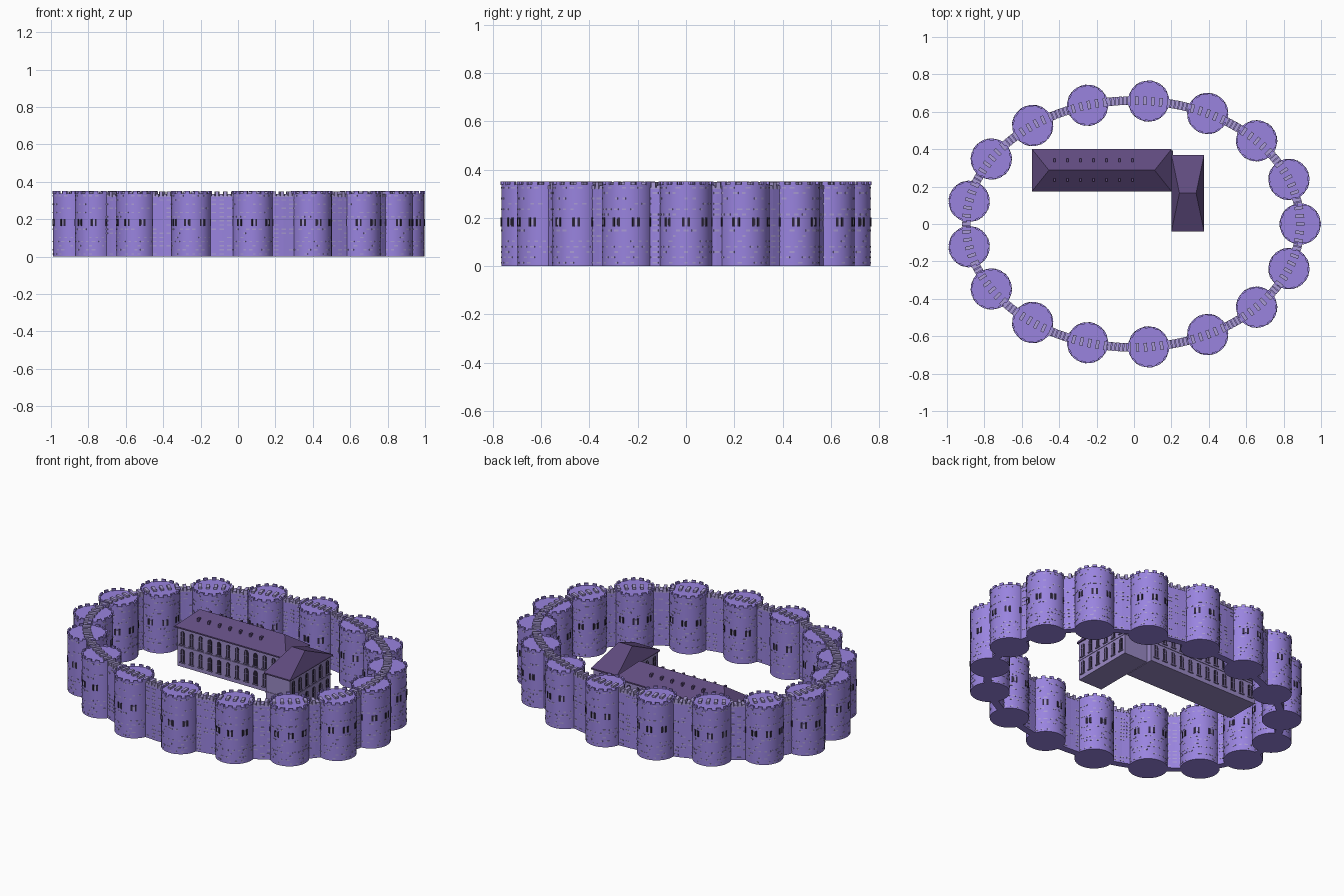
import bpy, bmesh, math, random
from mathutils import Matrix, Vector

if "Cube" in bpy.data.objects:
    bpy.data.objects.remove(bpy.data.objects["Cube"])

random.seed(4)
TAU = 2 * math.pi


def material(name, rgb):
    m = bpy.data.materials.new(name)
    m.diffuse_color = (*rgb, 1)
    m.use_nodes = True
    m.node_tree.nodes["Principled BSDF"].inputs["Base Color"].default_value = m.diffuse_color
    return m


STONE = material("stone", (0.32, 0.23, 0.74))
BRICK = material("brick", (0.40, 0.33, 0.66))
DARK = material("dark_opening", (0.03, 0.022, 0.05))
PLASTER = material("plaster", (0.32, 0.25, 0.55))
ROOF = material("roof", (0.115, 0.07, 0.21))


def finish(bm, name, mats):
    bmesh.ops.recalc_face_normals(bm, faces=bm.faces)
    me = bpy.data.meshes.new(name)
    bm.to_mesh(me)
    bm.free()
    for m in mats:
        me.materials.append(m)
    ob = bpy.data.objects.new(name, me)
    bpy.context.collection.objects.link(ob)
    return ob


def box(bm, centre, size, rot=0.0, mat=0):
    m = Matrix.Translation(centre) @ Matrix.Rotation(rot, 4, 'Z') @ Matrix.Diagonal((*size, 1))
    r = bmesh.ops.create_cube(bm, size=1, matrix=m)
    for f in {f for v in r["verts"] for f in v.link_faces}:
        f.material_index = mat


def around(bm, radius, angle, z, size, mat):
    # size = radial, tangential, height
    box(bm, (radius * math.cos(angle), radius * math.sin(angle), z), size, angle, mat)


# --- tower: round body, rim merlons, arrow slits, raised bricks ---
R, H = 0.108, 0.338
bm = bmesh.new()
bmesh.ops.create_cone(bm, cap_ends=True, segments=32, radius1=R, radius2=R, depth=H,
                      matrix=Matrix.Translation((0, 0, H / 2)))
for f in bm.faces:
    f.smooth = len(f.verts) == 4
for f in bm.faces:
    if len(f.verts) > 4:
        for e in f.edges:
            e.smooth = False
for i in range(14):
    around(bm, R - 0.003, TAU * i / 14, H + 0.005, (0.010, 0.024, 0.014), 0)
for i in range(8):
    for d in (-0.11, 0.11):
        a = TAU * i / 8 + d
        around(bm, R, a, 0.183, (0.005, 0.010, 0.036), 2)
    around(bm, R, TAU * i / 8, 0.183, (0.004, 0.010, 0.024), 1)
for row in range(15):
    z = 0.014 + row * 0.0222
    for i in range(20):
        if random.random() < 0.5 and not 0.155 < z < 0.21:
            a = TAU * (i + 0.5 * (row % 2)) / 20
            around(bm, R - 0.0005, a, z, (0.003, random.uniform(0.012, 0.022), 0.007), 1)
tower = finish(bm, "tower_00", (STONE, BRICK, DARK))

# --- towers placed round an ellipse ---
CX, A, B, N = -0.004, 0.8925, 0.66, 17


def on_ellipse(t, off=0.0):
    n = Vector((math.cos(t) / A, math.sin(t) / B, 0)).normalized()
    return Vector((CX + A * math.cos(t), B * math.sin(t), 0)) + n * off, math.atan2(n.y, n.x)


for k in range(N):
    ob = tower if k == 0 else bpy.data.objects.new(f"tower_{k:02d}", tower.data)
    if k:
        bpy.context.collection.objects.link(ob)
    p, a = on_ellipse(TAU * k / N)
    ob.location = p
    ob.rotation_euler.z = a

# --- curtain wall ring ---
SEG, W, WH = 102, 0.021, 0.325
bm = bmesh.new()
rings = []
for i in range(SEG):
    t = TAU * i / SEG
    pi, po = on_ellipse(t, -W)[0], on_ellipse(t, W)[0]
    up = Vector((0, 0, WH))
    rings.append([bm.verts.new(v) for v in (pi, po, po + up, pi + up)])
for i in range(SEG):
    r, s = rings[i], rings[(i + 1) % SEG]
    for j in range(4):
        bm.faces.new((r[j], r[(j + 1) % 4], s[(j + 1) % 4], s[j]))
# brick courses on both wall faces
for i in range(N):
    for row in range(14):
        for d in (-0.25, 0.0, 0.25):
            p, a = on_ellipse(TAU * (i + 0.5 + d * 0.5) / N, random.choice((-W, W)))
            box(bm, p + Vector((0, 0, 0.014 + row * 0.0222)), (0.003, 0.024, 0.007), a, 1)
finish(bm, "curtain_wall", (STONE, BRICK))

# --- wall-top blocks, evenly spaced by arc length ---
bm = bmesh.new()
t, count = 0.0, 0
while t < TAU - 0.02:
    p, a = on_ellipse(t)
    high = count % 2 == 0
    top = 0.349 if high else 0.334
    box(bm, p + Vector((0, 0, (0.32 + top) / 2)), (0.046, 0.018, top - 0.32), a)
    t += 0.0215 / math.hypot(A * math.sin(t), B * math.cos(t))
    count += 1
finish(bm, "wall_battlements", (BRICK,))


# --- house parts ---
def hip_roof(name, x0, x1, y0, y1, z, top, inset):
    bm = bmesh.new()
    ym = (y0 + y1) / 2
    lo = [bm.verts.new((x, y, z - 0.008)) for x, y in ((x0, y0), (x1, y0), (x1, y1), (x0, y1))]
    hi = [bm.verts.new((v.co.x, v.co.y, z)) for v in lo]
    a, b = bm.verts.new((x0 + inset, ym, top)), bm.verts.new((x1 - inset, ym, top))
    bm.faces.new(lo)
    for i in range(4):
        j = (i + 1) % 4
        bm.faces.new((lo[i], lo[j], hi[j], hi[i]))
    for f in ((hi[0], hi[1], b, a), (hi[1], hi[2], b), (hi[2], hi[3], a, b), (hi[3], hi[0], a)):
        bm.faces.new(f)
    return finish(bm, name, (ROOF,))


def block(name, x0, x1, y0, y1, h):
    bm = bmesh.new()
    box(bm, ((x0 + x1) / 2, (y0 + y1) / 2, h / 2), (x1 - x0, y1 - y0, h))
    return finish(bm, name, (PLASTER,))


def arched_window(bm, centre, w, h, rot):
    # dark arched panel with a light cross bar and sill; rot 0 faces -y
    m = Matrix.Translation(centre) @ Matrix.Rotation(rot, 4, 'Z')
    pts = [(-w / 2, 0), (w / 2, 0)]
    pts += [(w / 2 * math.cos(math.pi * i / 6), h - w / 2 + w / 2 * math.sin(math.pi * i / 6)) for i in range(7)]
    f = bm.faces.new([bm.verts.new(m @ Vector((x, -0.003, z))) for x, z in pts])
    r = bmesh.ops.extrude_face_region(bm, geom=[f])
    d = m.to_3x3() @ Vector((0, 0.006, 0))
    for v in r["geom"]:
        if isinstance(v, bmesh.types.BMVert):
            v.co += d
    box(bm, m @ Vector((0, -0.003, h * 0.5)), (0.002, 0.003, h * 0.95), rot, 1)
    box(bm, m @ Vector((0, -0.003, h * 0.6)), (w, 0.003, 0.003), rot, 1)
    box(bm, m @ Vector((0, -0.003, -0.003)), (w * 1.3, 0.010, 0.005), rot, 1)


def window_rows(bm, start, end, n, rot):
    for i in range(n):
        p = Vector(start).lerp(Vector(end), (i + 0.5) / n)
        for z in (0.03, 0.138):
            arched_window(bm, (p.x, p.y, z), 0.026, 0.078, rot)


EAVE = 0.24
block("main_hall", -0.535, 0.205, 0.185, 0.39, EAVE - 0.004)
block("side_wing", 0.208, 0.367, -0.03, 0.36, EAVE - 0.004)
hip_roof("main_roof", -0.545, 0.20, 0.175, 0.40, EAVE, 0.322, 0.09)
hip_roof("wing_roof", 0.20, 0.375, -0.04, 0.37, EAVE, 0.33, 0.043)

bm = bmesh.new()
window_rows(bm, (-0.53, 0.185, 0), (0.20, 0.185, 0), 12, 0)
window_rows(bm, (-0.53, 0.39, 0), (0.20, 0.39, 0), 12, math.pi)
window_rows(bm, (-0.535, 0.19, 0), (-0.535, 0.385, 0), 3, -math.pi / 2)
window_rows(bm, (0.367, -0.03, 0), (0.367, 0.36, 0), 6, math.pi / 2)
window_rows(bm, (0.208, -0.03, 0), (0.208, 0.18, 0), 3, -math.pi / 2)
finish(bm, "house_windows", (DARK, PLASTER))

# --- floor band and small roof dormers ---
bm = bmesh.new()
box(bm, (-0.165, 0.2875, 0.122), (0.746, 0.212, 0.006))
box(bm, (0.2875, 0.165, 0.122), (0.165, 0.396, 0.006))
finish(bm, "floor_band", (PLASTER,))
bm = bmesh.new()
for i in range(7):
    for y in (0.235, 0.34):
        box(bm, (-0.425 + i * 0.0695, y, 0.288), (0.012, 0.018, 0.018))
finish(bm, "roof_dormers", (ROOF,))
